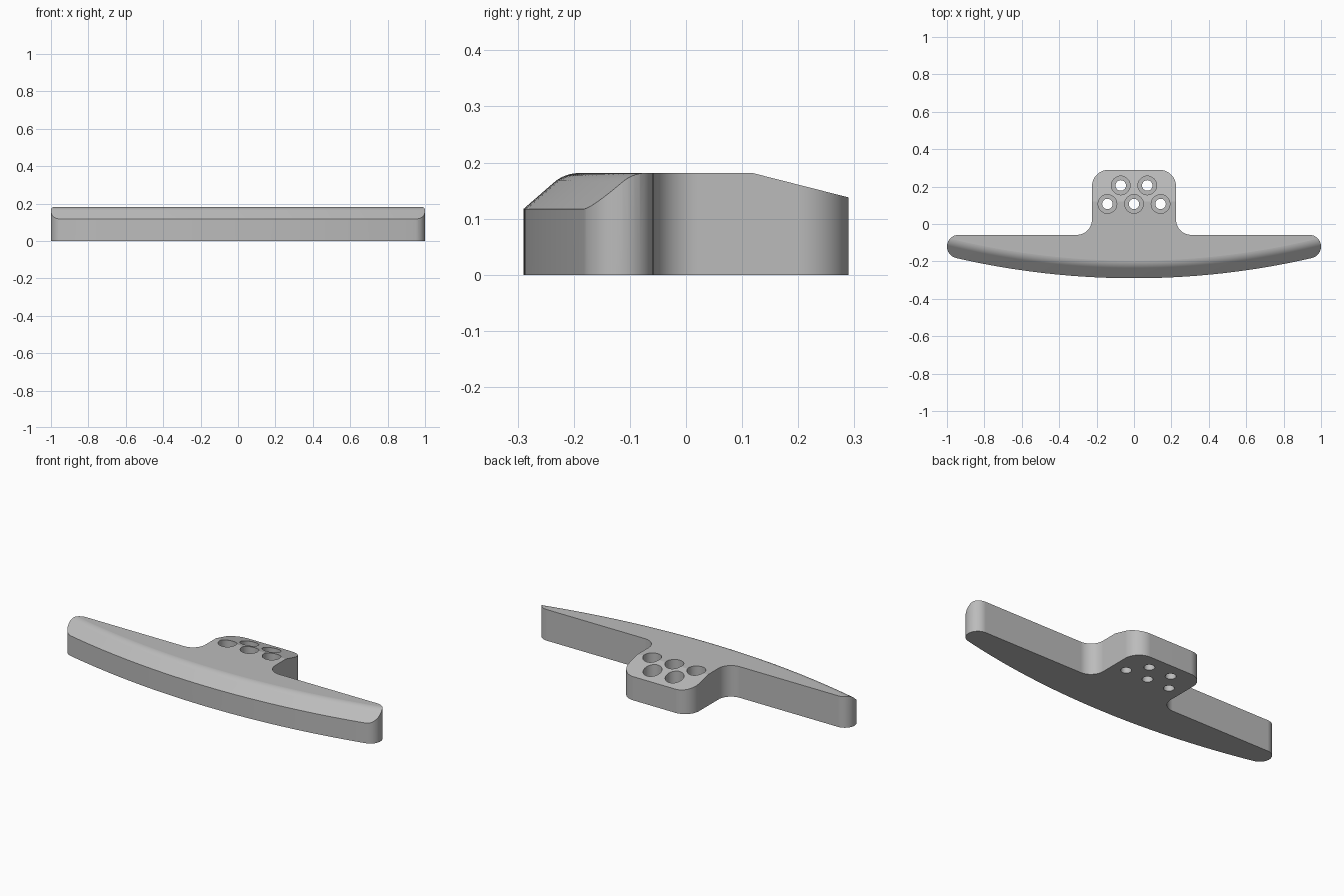
import bpy, bmesh, math
from math import sin, cos, radians, pi

if "Cube" in bpy.data.objects:
    bpy.data.objects.remove(bpy.data.objects["Cube"])

TOP = 0.181          # full height of the plate
R = 4.24             # radius of the bowed front edge
CY = -0.29 + R       # centre of that radius

grey = bpy.data.materials.new("plain grey")
grey.diffuse_color = (0.5, 0.5, 0.5, 1)
grey.use_nodes = True
grey.node_tree.nodes["Principled BSDF"].inputs["Base Color"].default_value = grey.diffuse_color


def arc(cx, cy, r, a0, a1, n=16):
    """Points on an arc, angles in degrees."""
    return [(cx + r * cos(radians(a0 + (a1 - a0) * i / n)),
             cy + r * sin(radians(a0 + (a1 - a0) * i / n))) for i in range(n + 1)]


def finish(name, bm):
    bmesh.ops.recalc_face_normals(bm, faces=bm.faces)
    me = bpy.data.meshes.new(name)
    bm.to_mesh(me)
    bm.free()
    me.materials.append(grey)
    ob = bpy.data.objects.new(name, me)
    bpy.context.collection.objects.link(ob)
    return ob


def loft(name, rings):
    """Solid through a list of matching closed rings, capped at both ends."""
    bm = bmesh.new()
    vs = [[bm.verts.new(p) for p in ring] for ring in rings]
    n = len(rings[0])
    for a, b in zip(vs, vs[1:]):
        for i in range(n):
            j = (i + 1) % n
            bm.faces.new((a[i], a[j], b[j], b[i]))
    bm.faces.new(vs[0])
    bm.faces.new(vs[-1])
    return finish(name, bm)


# Plate outline: right half from the front centre round to the back, then mirrored
tip = math.degrees(math.asin(0.951 / R))
half = arc(0, CY, R, -90, -90 + tip, 20)                # bowed front
half += arc(0.9375, -0.1205, 0.0625, -90 + tip, 90)[1:]  # rounded wing tip
half += arc(0.305, 0.022, 0.08, 270, 180)               # inner fillet
half += arc(0.135, 0.2, 0.09, 0, 90)                    # tab corner
outline = half + [(-x, y) for x, y in reversed(half[1:])]
plate = loft("mounting_plate", [[(x, y, z) for x, y in outline] for z in (0, TOP)])

# Front bevel: straight slope blending into the top, swept along the bow
slope = 41
rho = 0.067
profile = [(-0.05, 0.117 - 0.05 * math.tan(radians(slope)))]
profile += arc(0.0988, TOP + 0.0002 - rho, rho, 90 + slope, 90, 8)
profile += [(0.0988, 0.3), (-0.05, 0.3)]
rings = []
for i in range(49):
    a = radians(-90 - 15 + 30 * i / 48)
    rings.append([((R - d) * cos(a), CY + (R - d) * sin(a), z) for d, z in profile])
cutters = [loft("bevel_cutter", rings)]

# Sloped back of the tab
wedge = [(0.12, TOP), (0.35, 0.1225), (0.35, 0.3), (0.12, 0.3)]
cutters.append(loft("wedge_cutter", [[(x, y, z) for y, z in wedge] for x in (-0.5, 0.5)]))

# Five counterbored screw holes, each a stepped round cutter
for k, (x, y) in enumerate([(-0.071, 0.206), (0.071, 0.206),
                            (-0.142, 0.107), (0, 0.107), (0.142, 0.107)]):
    steps = [(0.028, -0.1), (0.028, 0.06), (0.05, 0.06), (0.05, 0.3)]
    cutters.append(loft("hole_cutter_%d" % k,
                        [[(px, py, z) for px, py in arc(x, y, r, 0, 360, 40)[:-1]]
                         for r, z in steps]))

bpy.context.view_layer.objects.active = plate
plate.select_set(True)
for c in cutters:
    m = plate.modifiers.new("cut", 'BOOLEAN')
    m.operation = 'DIFFERENCE'
    m.solver = 'EXACT'
    m.object = c
    bpy.ops.object.modifier_apply(modifier=m.name)
    bpy.data.objects.remove(c)

# Smooth rounded walls, keep crisp edges
bpy.ops.object.shade_smooth_by_angle(angle=radians(11))
w = plate.modifiers.new("weighted", 'WEIGHTED_NORMAL')
w.keep_sharp = True
